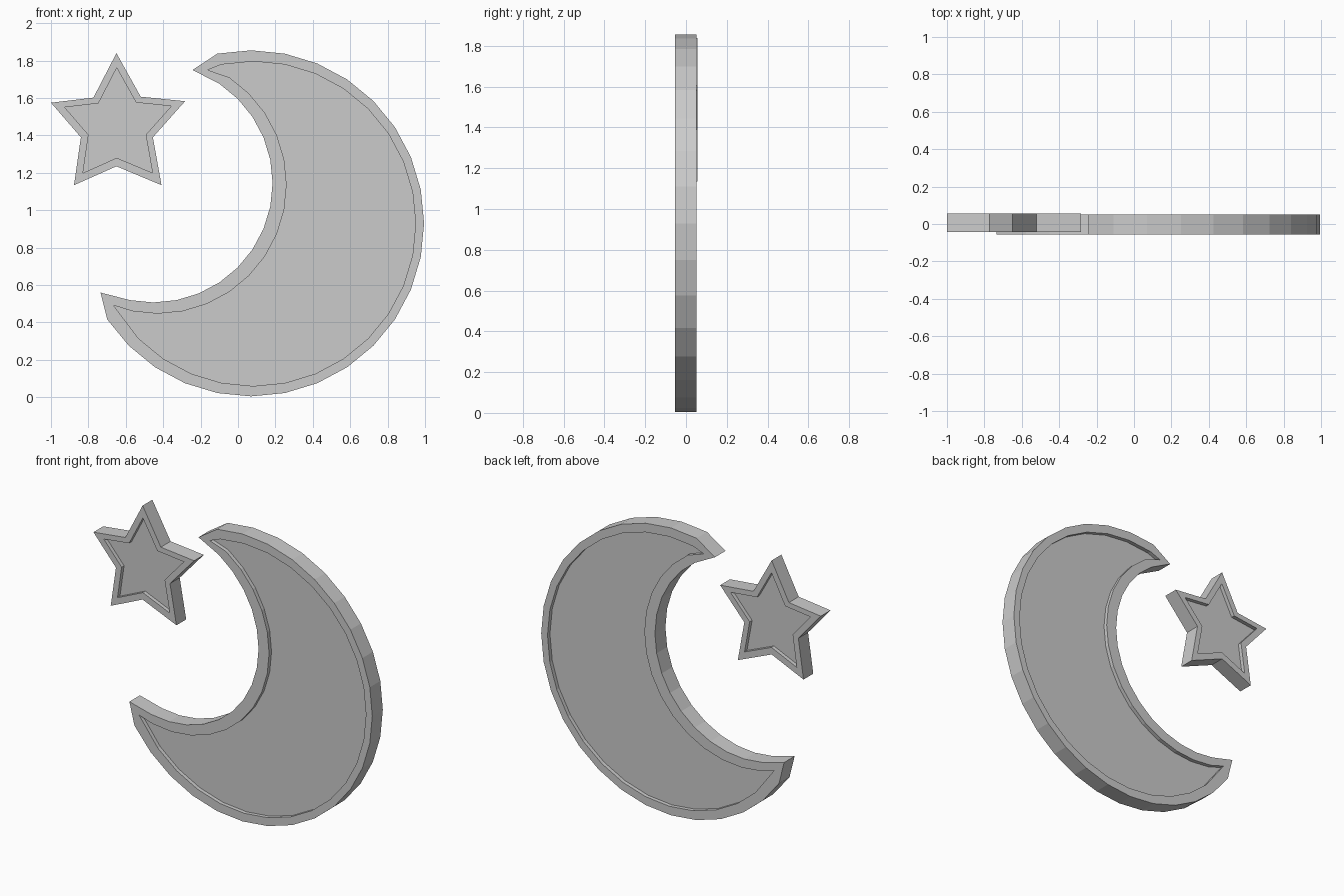
import bpy
import bmesh
from math import radians, cos, sin

cube = bpy.data.objects.get("Cube")
if cube:
    bpy.data.objects.remove(cube, do_unlink=True)

grey = bpy.data.materials.new("plain grey")
grey.use_nodes = True
COLOUR = (0.6, 0.6, 0.6, 1)
grey.diffuse_color = COLOUR
grey.node_tree.nodes["Principled BSDF"].inputs["Base Color"].default_value = COLOUR

STEP = 11.25      # 32-sided circles
RECESS = 0.025    # depth of the sunken panels


def arc(cx, cz, radius, first, last):
    """Points on a 32-sided circle, from one step number to another."""
    way = 1 if last > first else -1
    angles = [radians(i * STEP) for i in range(first, last + way, way)]
    return [(cx + radius * cos(a), cz + radius * sin(a)) for a in angles]


def framed_plate(name, outline, panel, front, back):
    """Flat plate with a raised rim and a sunken panel on both faces."""
    bm = bmesh.new()

    def loop(points, y):
        verts = [bm.verts.new((x, y, z)) for x, z in points]
        edges = [bm.edges.new((v, verts[i - 1])) for i, v in enumerate(verts)]
        return verts, edges

    def wall(a, b):
        for i in range(len(a)):
            bm.faces.new((a[i - 1], a[i], b[i], b[i - 1]))

    outer = []
    for y, floor_y in ((front, front + RECESS), (back, back - RECESS)):
        rim, rim_edges = loop(outline, y)
        lip, lip_edges = loop(panel, y)
        floor, _ = loop(panel, floor_y)
        bmesh.ops.triangle_fill(bm, use_beauty=True, use_dissolve=False,
                                edges=rim_edges + lip_edges, normal=(0, -1, 0))
        wall(lip, floor)
        bm.faces.new(floor)
        outer.append(rim)
    wall(*outer)

    bmesh.ops.recalc_face_normals(bm, faces=bm.faces)
    mesh = bpy.data.meshes.new(name)
    bm.to_mesh(mesh)
    bm.free()
    mesh.materials.append(grey)
    obj = bpy.data.objects.new(name, mesh)
    bpy.context.collection.objects.link(obj)
    return obj


# Crescent moon: outer arc clockwise, lower tip, inner arc back, upper tip
moon = (arc(0.07, 0.93, 0.925, 9, -13) + [(-0.735, 0.56)]
        + arc(-0.453, 1.145, 0.638, -9, 5) + [(-0.243, 1.75)])
moon_panel = (arc(0.082, 0.928, 0.868, 9, -12) + [(-0.666, 0.492)]
              + arc(-0.43, 1.137, 0.69, -9, 5) + [(-0.163, 1.75)])
framed_plate("crescent_moon", moon, moon_panel, -0.055, 0.052)

# Five-pointed star
star = [(-0.65, 1.84), (-0.52, 1.607), (-0.283, 1.583), (-0.455, 1.39),
        (-0.409, 1.134), (-0.65, 1.235), (-0.877, 1.134), (-0.84, 1.39),
        (-1.0, 1.575), (-0.773, 1.602)]
CX, CZ, SHRINK = -0.642, 1.455, 0.795
star_panel = [(CX + (x - CX) * SHRINK, CZ + (z - CZ) * SHRINK) for x, z in star]
framed_plate("star", star, star_panel, -0.042, 0.057)
